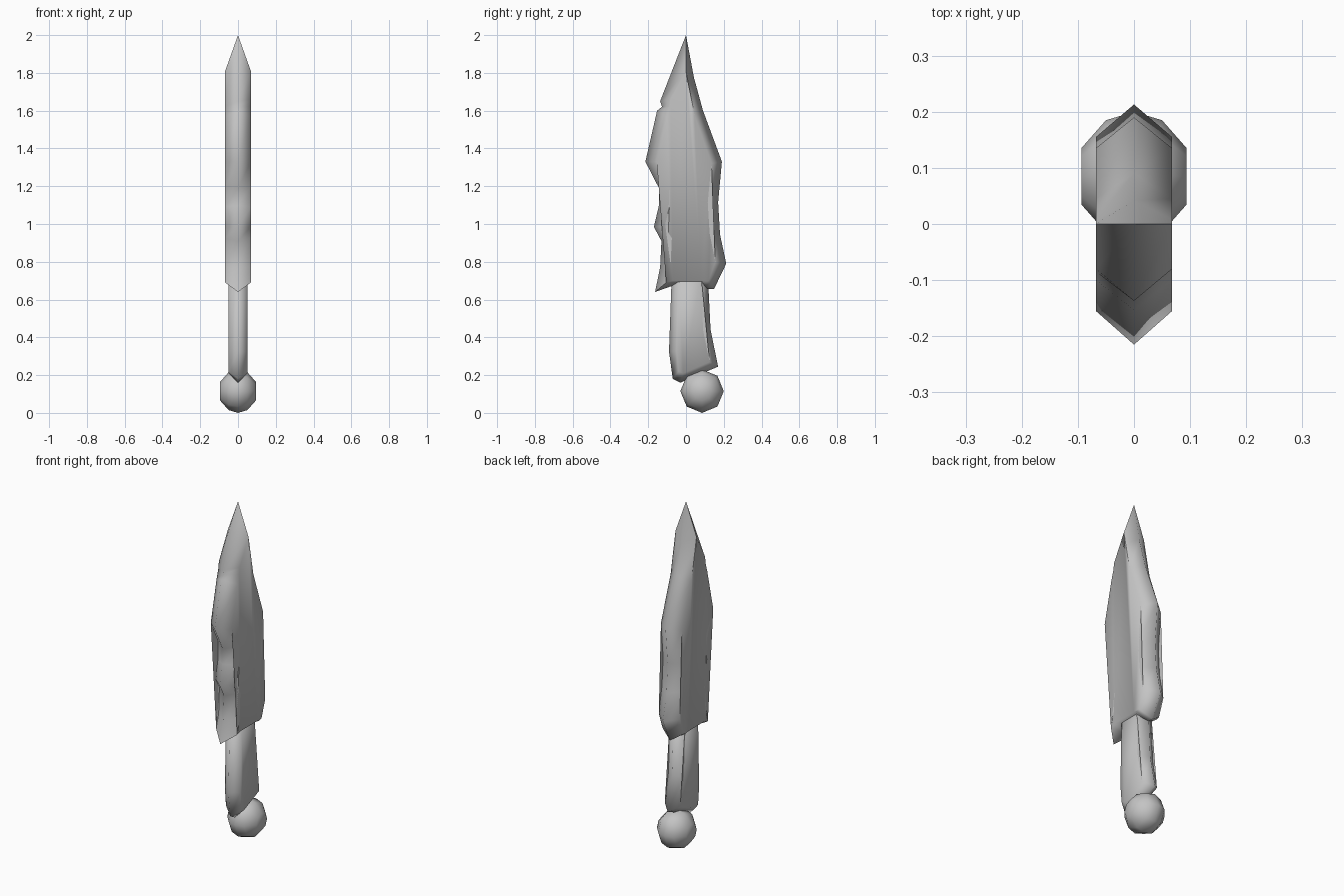
import bpy, bmesh, math

if "Cube" in bpy.data.objects:
    bpy.data.objects.remove(bpy.data.objects["Cube"])

grey = bpy.data.materials.new("plain grey")
grey.diffuse_color = (0.55, 0.55, 0.55, 1)
grey.use_nodes = True
grey.node_tree.nodes["Principled BSDF"].inputs["Base Color"].default_value = grey.diffuse_color


def finish(bm, name, angle):
    """Turn a bmesh into a smooth shaded grey object."""
    bmesh.ops.triangulate(bm, faces=[f for f in bm.faces if len(f.verts) > 4])
    bmesh.ops.recalc_face_normals(bm, faces=bm.faces[:])
    me = bpy.data.meshes.new(name)
    bm.to_mesh(me)
    bm.free()
    me.materials.append(grey)
    ob = bpy.data.objects.new(name, me)
    bpy.context.collection.objects.link(ob)
    bpy.ops.object.select_all(action='DESELECT')
    ob.select_set(True)
    bpy.context.view_layer.objects.active = ob
    bpy.ops.object.shade_smooth_by_angle(angle=math.radians(angle))


def loft(name, loops, angle):
    """Skin side-view outlines, each given as (x, [(y, z), ...]), and cap the ends."""
    bm = bmesh.new()
    rings = [[bm.verts.new((x, y, z)) for y, z in pts] for x, pts in loops]
    n = len(rings[0])
    for a, b in zip(rings, rings[1:]):
        for i in range(n):
            j = (i + 1) % n
            bm.faces.new((a[i], a[j], b[j], b[i]))
    bm.faces.new(rings[0])
    bm.faces.new(rings[-1])
    finish(bm, name, angle)


def ridged(name, half, profile):
    """Slab whose rim rises to a ridge; profile rows are rim y, z and flat-side y, z."""
    rim = [p[:2] for p in profile]
    flat = [p[2:] for p in profile]
    loft(name, [(-half, flat), (0, rim), (half, flat)], 85)


# Blade: chipped outline from the tip, down the back, along the base, up the front
ridged("blade", 0.068, [
    (0, 2.0, 0, 1.81), (.042, 1.775, .008, 1.74), (.09, 1.6, .045, 1.575),
    (.19, 1.33, .135, 1.32), (.17, 1.115, .115, 1.115), (.18, .945, .125, .95),
    (.213, .79, .155, .80), (.148, .655, .12, .70), (.11, .655, .10, .695),
    (.10, .68, .08, .70), (-.08, .67, -.07, .70), (-.164, .64, -.105, .69),
    (-.137, .77, -.082, .77), (-.13, .91, -.075, .925), (-.17, .985, -.113, .985),
    (-.143, 1.10, -.088, 1.09), (-.143, 1.19, -.088, 1.20), (-.215, 1.33, -.155, 1.33),
    (-.153, 1.6, -.10, 1.57), (-.127, 1.62, -.085, 1.62), (-.137, 1.65, -.08, 1.66),
])

# Handle: curved grip tucked into the blade base
ridged("handle", 0.05, [
    (.115, .74, .08, .73), (.13, .44, .09, .44), (.17, .245, .125, .27),
    (-.03, .16, -.015, .21), (-.07, .18, -.04, .22), (-.09, .325, -.05, .325),
    (-.075, .74, -.04, .73),
])

# Pommel: rounded eight-sided knob lying along x
loft("pommel", [
    (x, [(.085 + r * math.sin(k * math.pi / 4), .115 + r * math.cos(k * math.pi / 4))
         for k in range(8)])
    for x, r in ((-.094, .05), (-.05, .1), (0, .115), (.05, .1), (.094, .05))
], 85)
